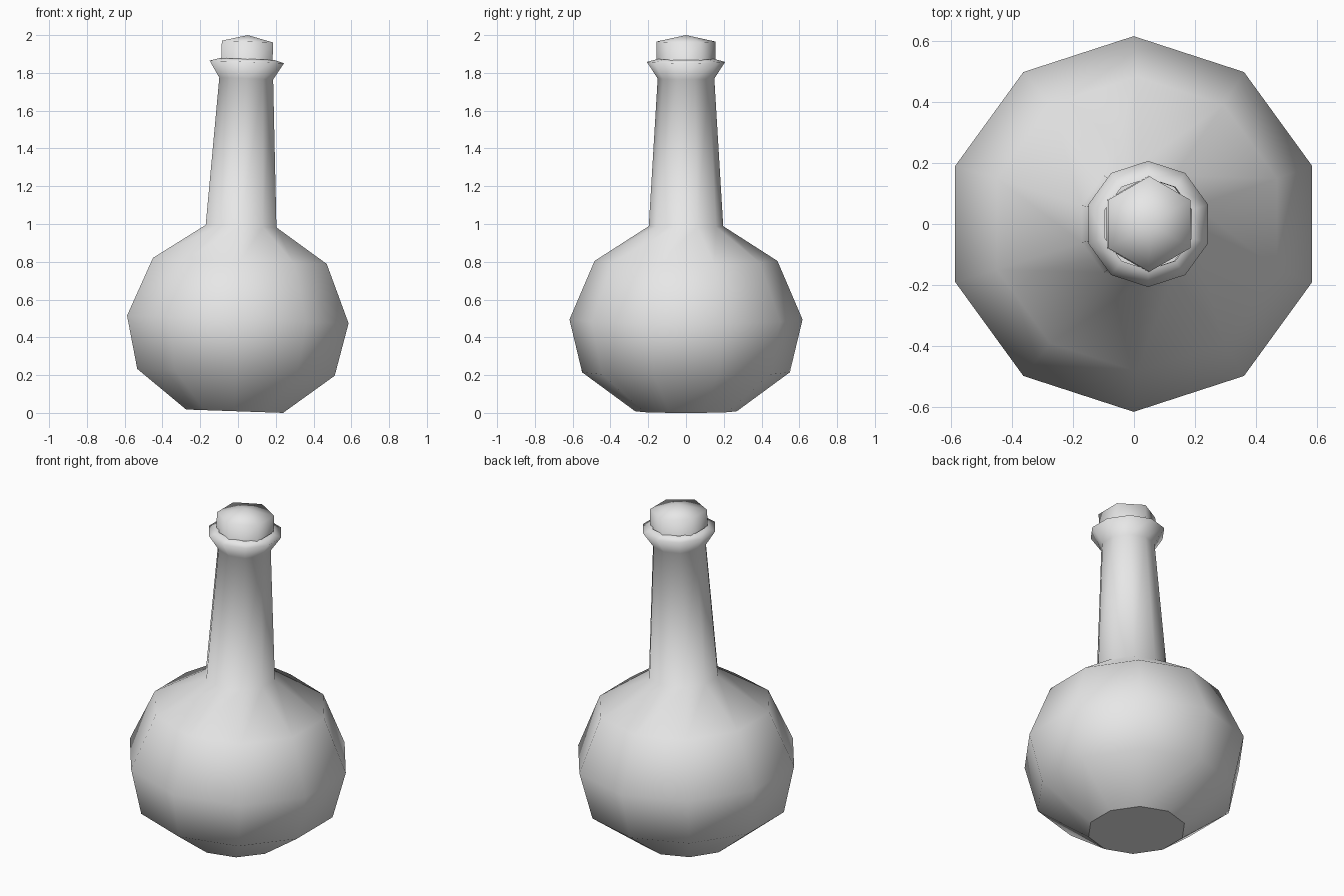
import bpy, bmesh, math

cube = bpy.data.objects.get("Cube")
if cube:
    bpy.data.objects.remove(cube, do_unlink=True)

grey = bpy.data.materials.new("plain_grey")
grey.use_nodes = True
grey.diffuse_color = (0.8, 0.8, 0.8, 1)
grey.node_tree.nodes["Principled BSDF"].inputs["Base Color"].default_value = (0.8, 0.8, 0.8, 1)

LEAN = math.radians(2)  # the whole bottle leans slightly to its left


def lathe(name, profile, sides):
    """Turn (radius, height) points around z; zero radius makes a tip."""
    bm = bmesh.new()
    rings = []
    for r, z in profile:
        count = sides if r > 0 else 1
        angles = [math.pi / 2 + math.tau * i / sides for i in range(count)]
        rings.append([bm.verts.new((r * math.cos(a), r * math.sin(a), z)) for a in angles])
    for low, high in zip(rings, rings[1:]):
        for i in range(sides):
            j = (i + 1) % sides
            if len(high) == 1:
                bm.faces.new((low[i], low[j], high[0]))
            else:
                bm.faces.new((low[i], low[j], high[j], high[i]))
    base = bm.faces.new(rings[0][::-1])
    for face in bm.faces:
        face.smooth = True
        face.material_index = 0
    base.smooth = False
    for edge in base.edges:
        edge.smooth = False
    mesh = bpy.data.meshes.new(name)
    bm.to_mesh(mesh)
    bm.free()
    mesh.materials.append(grey)
    obj = bpy.data.objects.new(name, mesh)
    bpy.context.collection.objects.link(obj)
    obj.rotation_euler.y = LEAN
    obj.location = (-0.018, 0, 0.009)
    return obj


# Round body, tapering neck and flared lip
lathe("bottle", [
    (0.27, 0.0), (0.55, 0.206), (0.617, 0.486), (0.484, 0.796),
    (0.197, 0.98), (0.15, 1.762), (0.207, 1.85), (0.15, 1.866),
], 10)

# Six-sided cork with a shallow pointed top
lathe("cork", [(0.157, 1.8), (0.157, 1.958), (0, 1.992)], 6)
